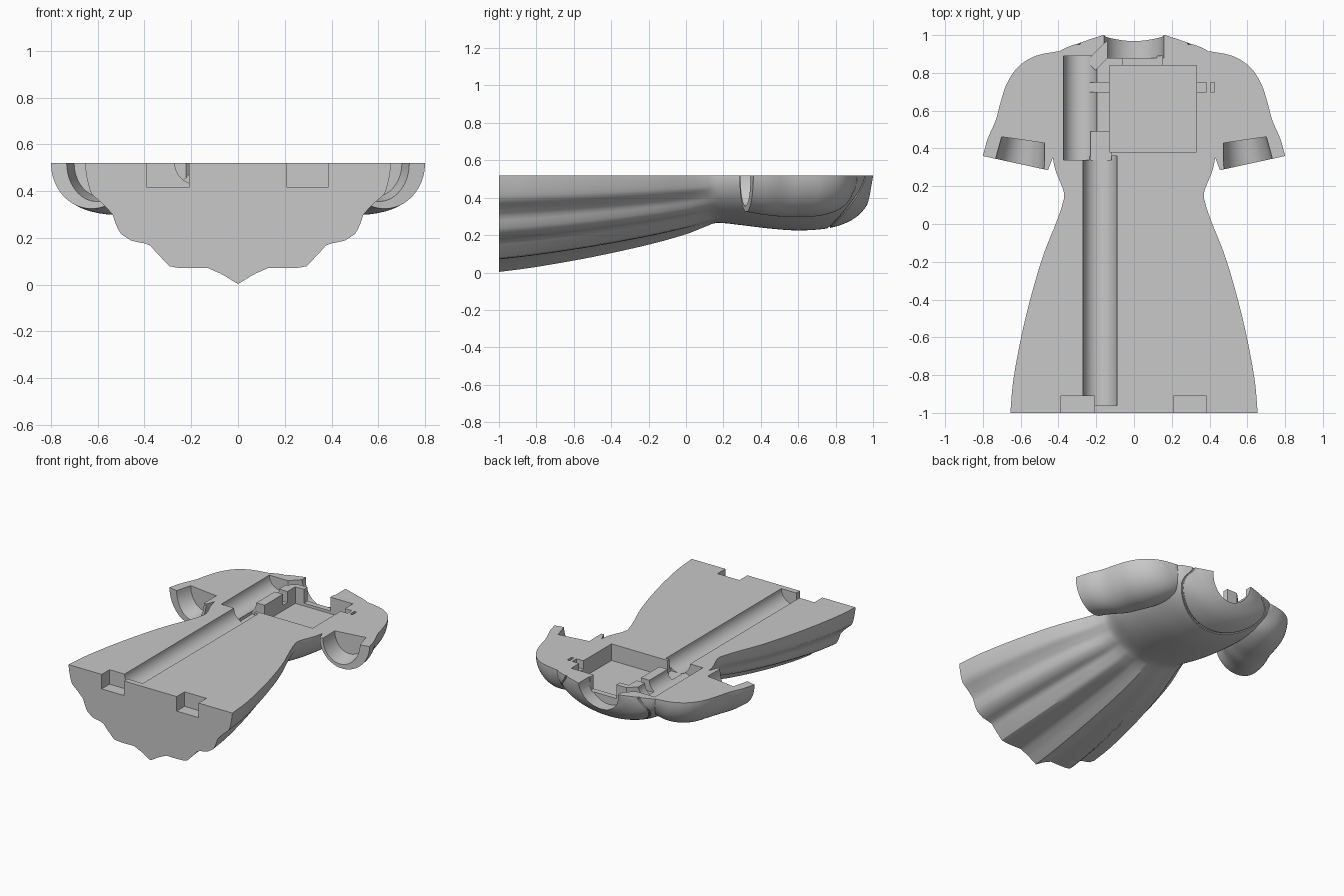
import bpy, bmesh, math
from mathutils import Vector, Matrix

if "Cube" in bpy.data.objects:
    bpy.data.objects.remove(bpy.data.objects["Cube"], do_unlink=True)

TOP = 0.52      # height of the flat split face
OVER = 0.62     # raw parts rise past it and are trimmed
SEG = 72
GREY = (0.58, 0.58, 0.58, 1)

grey = bpy.data.materials.new("plain grey")
grey.use_nodes = True
grey.diffuse_color = GREY
grey.node_tree.nodes["Principled BSDF"].inputs["Base Color"].default_value = GREY


def link(name, bm):
    bmesh.ops.recalc_face_normals(bm, faces=bm.faces)
    mesh = bpy.data.meshes.new(name)
    bm.to_mesh(mesh)
    bm.free()
    mesh.materials.append(grey)
    ob = bpy.data.objects.new(name, mesh)
    bpy.context.collection.objects.link(ob)
    return ob


def loft(name, rings):
    bm = bmesh.new()
    rows = [[bm.verts.new(p) for p in ring] for ring in rings]
    for a, b in zip(rows, rows[1:]):
        for i in range(len(a)):
            j = (i + 1) % len(a)
            bm.faces.new((a[i], a[j], b[j], b[i]))
    bm.faces.new(rows[0])
    bm.faces.new(rows[-1])
    return link(name, bm)


def spline(rows, steps):
    """Smooth curve through table rows."""
    pts = [Vector(r) for r in rows]
    out = []
    for i in range(len(pts) - 1):
        a, b = pts[i], pts[i + 1]
        ta = (b - pts[i - 1]) / 2 if i else b - a
        tb = (pts[i + 2] - a) / 2 if i + 2 < len(pts) else b - a
        for s in range(steps):
            u = s / steps
            out.append(a * (2*u**3 - 3*u**2 + 1) + ta * (u**3 - 2*u**2 + u)
                       + b * (3*u**2 - 2*u**3) + tb * (u**3 - u**2))
    return out + [pts[-1]]


# Hem outline in unit form, read as radius against angle
hem = [(0, 1), (.1, .92), (.2, .865), (.3, .87), (.44, .86), (.51, .77), (.58, .67), (.70, .64),
       (.77, .58), (.82, .42), (.88, .34), (.96, .25), (.99, .1), (1, 0)]
polar = sorted((math.atan2(d, x), math.hypot(x, d)) for x, d in hem)


def pleat(t):
    t = min(t, math.pi - t)
    for (a, ra), (b, rb) in zip(polar, polar[1:]):
        if t <= b:
            return ra + (rb - ra) * (t - a) / (b - a)
    return 1


# Body stations: y, half width, depth, pleat strength
body = spline([
    (-1, .655, .517, 1), (-.8, .635, .49, 1), (-.5, .575, .437, .97), (-.2, .492, .371, .9),
    (0, .415, .315, .75), (.1, .38, .276, .45), (.17, .372, .255, 0), (.3, .42, .267, 0),
    (.45, .44, .285, 0), (.6, .45, .295, 0), (.75, .45, .285, 0), (.85, .43, .257, 0),
    (.92, .385, .215, 0), (.97, .255, .155, 0), (.99, .195, .095, 0), (1, .165, .03, 0)], 6)


def surface(row, t):
    y, w, d, k = row
    r = 1 + (pleat(t) - 1) * k
    return Vector((w * r * math.cos(t), y, TOP - d * r * math.sin(t)))


def body_ring(row):
    arc = [surface(row, math.pi * i / SEG) for i in range(SEG + 1)]
    return [(arc[0].x, row[0], OVER)] + arc + [(arc[-1].x, row[0], OVER)]


dress = loft("dress_half", [body_ring(r) for r in body])

# Puffed sleeves: inner x, y, outer x, y, depth
sleeve_path = spline([
    (.455, .285, .8, .36, .195), (.42, .37, .775, .45, .21), (.36, .45, .732, .55, .22),
    (.32, .52, .705, .65, .22), (.28, .62, .67, .75, .22), (.25, .72, .61, .835, .2),
    (.24, .8, .52, .89, .16), (.24, .86, .4, .915, .09)], 5)


def sleeve_ring(r, side):
    a, b = Vector(r[0:2]), Vector(r[2:4])
    mid, half = (a + b) / 2, (b - a) / 2
    ring = []
    for i in range(41):
        t = math.pi * i / 40
        p = mid + half * math.cos(t)
        ring.append((side * p.x, p.y, TOP - r[4] * math.sin(t)))
    return [(side * b.x, b.y, OVER)] + ring + [(side * a.x, a.y, OVER)]


def combine(tool, operation):
    mod = dress.modifiers.new("combine", 'BOOLEAN')
    mod.operation, mod.object, mod.solver = operation, tool, 'EXACT'
    bpy.context.view_layer.objects.active = dress
    bpy.ops.object.modifier_apply(modifier=mod.name)
    bpy.data.objects.remove(tool, do_unlink=True)


def cut_box(x0, x1, y0, y1, depth, turn=0):
    bm = bmesh.new()
    bmesh.ops.create_cube(bm, size=1)
    z0, z1 = TOP - depth, OVER + .1
    bmesh.ops.transform(bm, verts=bm.verts, matrix=Matrix.Translation(
        ((x0 + x1) / 2, (y0 + y1) / 2, (z0 + z1) / 2)) @ Matrix.Rotation(turn, 4, 'Z')
        @ Matrix.Diagonal((x1 - x0, y1 - y0, z1 - z0, 1)))
    combine(link("cutter", bm), 'DIFFERENCE')


def cut_tube(a, b, radius, deep=1, radius_end=None):
    a, b = Vector((*a, TOP)), Vector((*b, TOP))
    bm = bmesh.new()
    bmesh.ops.create_cone(bm, cap_ends=True, segments=48, radius1=radius,
                          radius2=radius_end or radius, depth=(b - a).length)
    turn = (b - a).to_track_quat('Z', 'Y').to_matrix().to_4x4()
    bmesh.ops.transform(bm, verts=bm.verts, matrix=Matrix.Translation((a + b) / 2) @ turn)
    for v in bm.verts:
        v.co.z = TOP + (v.co.z - TOP) * deep
    combine(link("cutter", bm), 'DIFFERENCE')


for side in (1, -1):
    combine(loft("sleeve", [sleeve_ring(r, side) for r in sleeve_path]), 'UNION')

# Flat split face
cut_box(-2, 2, -2, 2, 0)


# Collar seam: a thin groove following the chest
def seam_ring(i):
    t = math.pi * (i / 48 * 1.02 - .01)
    y = .958 - .195 * math.sin(t) ** 2
    k = next(n for n in range(len(body) - 1) if body[n + 1][0] >= y)
    lo, hi = body[k], body[k + 1]
    p = surface(lo.lerp(hi, (y - lo[0]) / (hi[0] - lo[0])), t)
    out = Vector((math.cos(t), 0, -math.sin(t)))
    turns = [math.tau * n / 8 for n in range(8)]
    return [p + .009 * (out * math.cos(a) + Vector((0, 1, 0)) * math.sin(a)) for a in turns]


combine(loft("seam_cutter", [seam_ring(i) for i in range(49)]), 'DIFFERENCE')

# Arm sockets and neck socket
for side in (1, -1):
    cut_tube((side * .587, .445), (side * .615, .25), .115, 1.25, .14)
cut_tube((0, .88), (0, 1.1), .158)
cut_box(-.06, .15, .82, .89, .1)

# Long channel, wide channel and their links
cut_tube((-.18, -.96), (-.18, .36), .09)
cut_tube((-.285, .34), (-.285, .89), .088)
cut_box(-.23, -.12, .34, .49, .09)
cut_box(-.25, -.10, .86, .925, .07, math.radians(45))

# Central compartment with side slots
cut_box(-.13, .33, .38, .84, .12)
cut_box(-.235, -.12, .70, .75, .08)
cut_box(.32, .385, .70, .75, .06)
cut_box(.405, .425, .70, .75, .06)

# Hem notches
cut_box(-.39, -.21, -1.1, -.91, .105)
cut_box(.21, .385, -1.1, -.91, .105)

bpy.ops.object.select_all(action='DESELECT')
dress.select_set(True)
bpy.context.view_layer.objects.active = dress
bpy.ops.object.shade_smooth_by_angle(angle=math.radians(30))
